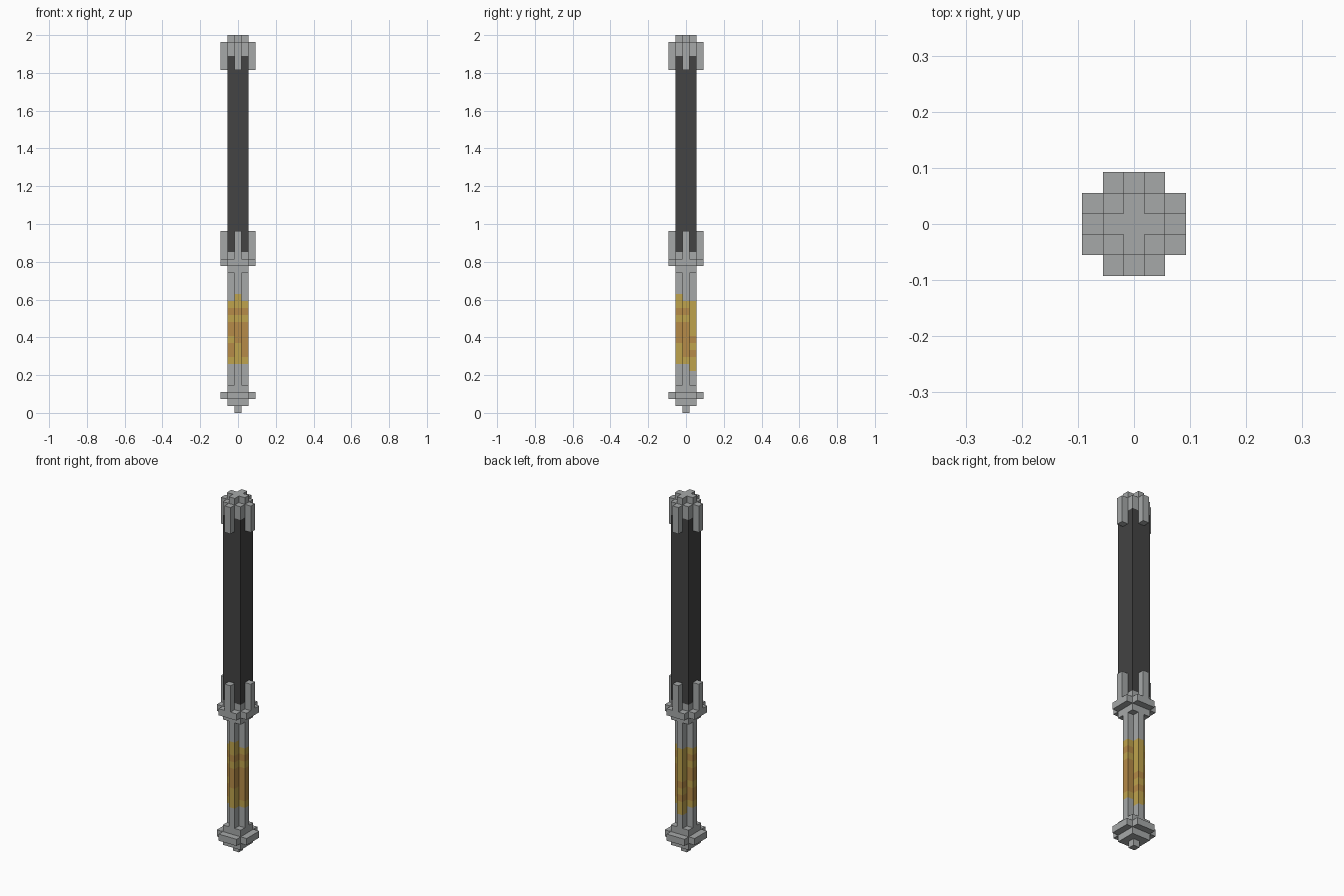
import bpy, bmesh, math
from mathutils import Matrix

if "Cube" in bpy.data.objects:
    bpy.data.objects.remove(bpy.data.objects["Cube"])

U = 2 / 54  # one block unit


def material(name, rgb):
    m = bpy.data.materials.new(name)
    m.diffuse_color = (*rgb, 1)
    m.use_nodes = True
    m.node_tree.nodes["Principled BSDF"].inputs["Base Color"].default_value = m.diffuse_color
    return m


STEEL = material("steel grey", (0.38, 0.395, 0.395))
BLACK = material("charcoal", (0.056, 0.056, 0.056))
YELLOW = material("wrap yellow", (0.52, 0.37, 0.075))
BROWN = material("wrap brown", (0.47, 0.26, 0.065))


def plus_outline(a, b):
    """Plus outline: half arm width a, half length b; three edges per arm, from the front arm on."""
    arm = [(-a, -a), (-a, -b), (a, -b)]
    pts = []
    for k in range(4):
        r = Matrix.Rotation(k * math.pi / 2, 2)
        pts += [(r[0][0] * x + r[0][1] * y, r[1][0] * x + r[1][1] * y) for x, y in arm]
    return pts


def square_outline(h):
    return [(-h, -h), (h, -h), (h, h), (-h, h)]


def prism(name, outline, z0, z1, mats=(STEEL,), levels=1, rule=None, offset=(0, 0)):
    """Extrude an outline (block units) between two heights, optionally in levels coloured by rule."""
    bm = bmesh.new()
    rings = []
    for i in range(levels + 1):
        z = z0 + (z1 - z0) * i / levels
        rings.append([bm.verts.new(((x + offset[0]) * U, (y + offset[1]) * U, z * U))
                      for x, y in outline])
    n = len(outline)
    for i in range(levels):
        for j in range(n):
            k = (j + 1) % n
            f = bm.faces.new((rings[i][j], rings[i][k], rings[i + 1][k], rings[i + 1][j]))
            if rule:
                f.material_index = rule(i, j)
    bm.faces.new(rings[0][::-1])
    bm.faces.new(rings[-1])
    bmesh.ops.recalc_face_normals(bm, faces=bm.faces[:])
    me = bpy.data.meshes.new(name)
    bm.to_mesh(me)
    bm.free()
    for m in mats:
        me.materials.append(m)
    ob = bpy.data.objects.new(name, me)
    bpy.context.collection.objects.link(ob)
    return ob


# Pommel: stepped tip, cross plate and collar
prism("pommel_tip", square_outline(0.5), 0, 1)
prism("pommel_base", square_outline(1.5), 1, 2)
prism("pommel_plate", plus_outline(1.5, 2.5), 2, 3)
prism("pommel_collar", square_outline(1.5), 3, 4)

# Grip: fluted bar with a two-tone wrap, one pattern per arm (front, right, back, left)
WRAP = ("gyyybbbybyy", "gybbbbbybyg", "yybybyyyyyg", "gybbybbybyg")


def wrap_rule(level, edge):
    row = level - 2
    pattern = WRAP[edge // 3]
    return "gyb".index(pattern[row]) if 0 <= row < len(pattern) else 0


prism("grip", plus_outline(0.5, 1.5), 4, 20, (STEEL, YELLOW, BROWN), 16, wrap_rule)

# Guard: collar, cross plate and socket
prism("guard_collar", square_outline(1.5), 20, 21)
prism("guard_plate", plus_outline(1.5, 2.5), 21, 22)
prism("guard_socket", square_outline(1.5), 22, 23)

# Main shaft
prism("shaft", square_outline(1.5), 23, 51, (BLACK,))

# Head cap with a raised cross
prism("head_cap", square_outline(1.5), 51, 53)
prism("head_cross", plus_outline(0.5, 1.5), 53, 54)

# Prongs clasping the shaft at both ends
for side, pos in (("front", (0, -2)), ("right", (2, 0)), ("back", (0, 2)), ("left", (-2, 0))):
    prism("guard_prong_" + side, square_outline(0.5), 22, 26, offset=pos)
    prism("head_prong_" + side, square_outline(0.5), 49, 53, offset=pos)
